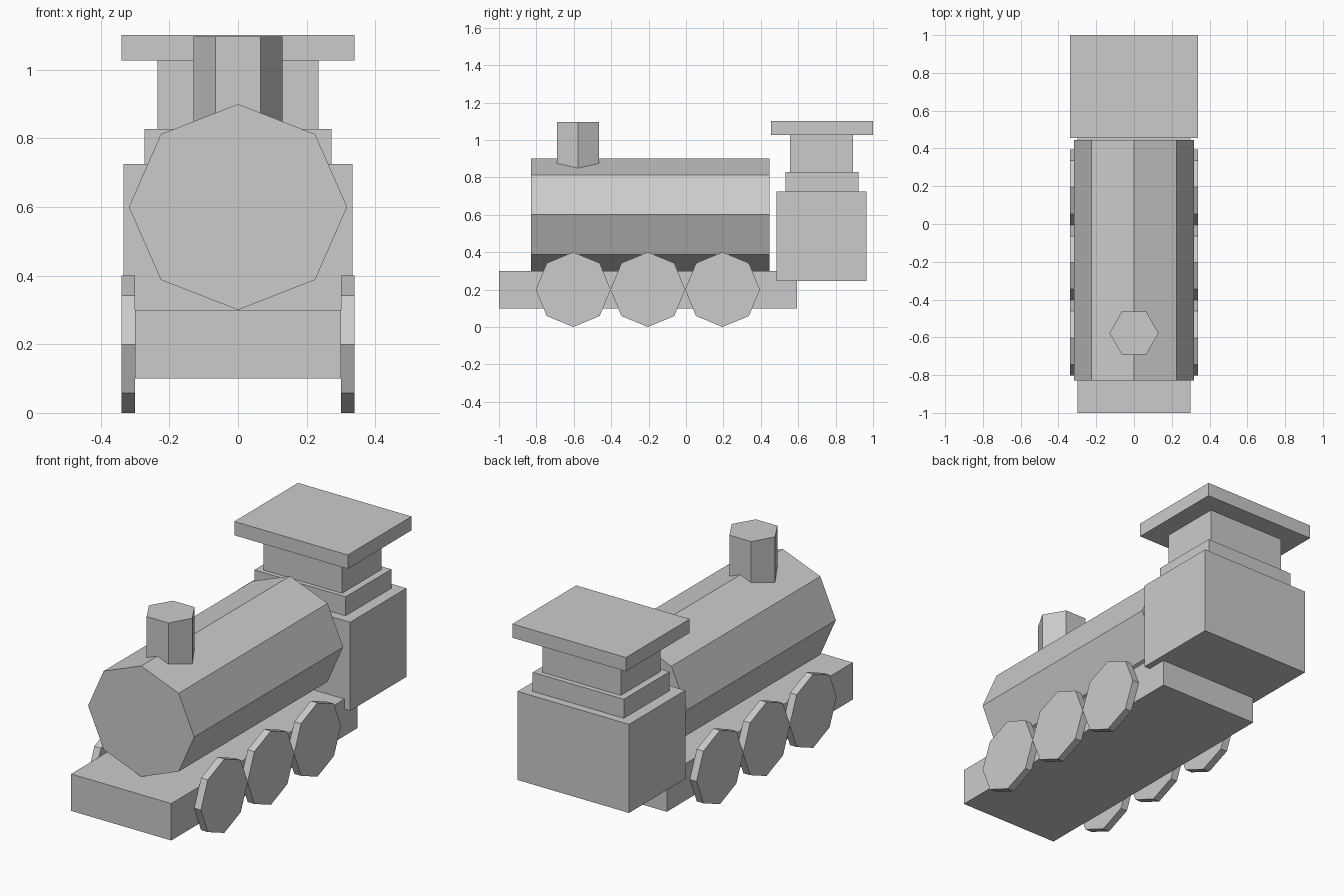
import bpy, bmesh
from math import radians
from mathutils import Matrix, Vector

if "Cube" in bpy.data.objects:
    bpy.data.objects.remove(bpy.data.objects["Cube"])


def make_object(name, bm):
    bmesh.ops.recalc_face_normals(bm, faces=bm.faces)
    mesh = bpy.data.meshes.new(name)
    bm.to_mesh(mesh)
    bm.free()
    obj = bpy.data.objects.new(name, mesh)
    bpy.context.collection.objects.link(obj)
    return obj


def box(name, half_width, y, z):
    """Box centred on x = 0 spanning the given y and z ranges."""
    bm = bmesh.new()
    bmesh.ops.create_cube(bm, size=1)
    bmesh.ops.scale(bm, verts=bm.verts, vec=(2 * half_width, y[1] - y[0], z[1] - z[0]))
    bmesh.ops.translate(bm, verts=bm.verts, vec=(0, sum(y) / 2, sum(z) / 2))
    return make_object(name, bm)


def prism(name, sides, radius, depth, centre, axis, scale=(1, 1, 1)):
    """Low-poly cylinder along an axis, with one corner at its widest points."""
    bm = bmesh.new()
    bmesh.ops.create_cone(bm, cap_ends=True, segments=sides,
                          radius1=radius, radius2=radius, depth=depth)
    # put a corner on the local +x axis whatever the start angle
    v = bm.verts[:][0].co
    turn = Matrix.Rotation(-Vector((1, 0)).angle_signed(Vector((v.x, v.y))) * -1, 4, 'Z')
    bmesh.ops.transform(bm, matrix=turn, verts=bm.verts)
    tilt = {'X': Matrix.Rotation(radians(90), 4, 'Y'),
            'Y': Matrix.Rotation(radians(90), 4, 'X'),
            'Z': Matrix.Identity(4)}[axis]
    bmesh.ops.transform(bm, matrix=tilt, verts=bm.verts)
    bmesh.ops.scale(bm, verts=bm.verts, vec=scale)
    bmesh.ops.translate(bm, verts=bm.verts, vec=centre)
    return make_object(name, bm)


# Chassis
box("chassis", 0.30, (-1.0, 0.593), (0.10, 0.30))

# Boiler, slightly wider than tall, and chimney sunk into it
prism("boiler", 8, 0.30, 1.275, (0, -0.1915, 0.60), 'Y', (1.06, 1, 1))
prism("chimney", 6, 0.13, 0.35, (0, -0.577, 0.922), 'Z')

# Stepped cab and overhanging roof
box("cab_body", 0.334, (0.483, 0.965), (0.245, 0.725))
box("cab_step", 0.273, (0.531, 0.922), (0.725, 0.828))
box("cab_upper", 0.235, (0.555, 0.894), (0.828, 1.027))
box("cab_roof", 0.34, (0.454, 1.0), (1.027, 1.102))

# Three wheels on each side
for i, y in enumerate((-0.603, -0.204, 0.195)):
    for side, s in (("left", -1), ("right", 1)):
        prism(f"wheel_{side}_{i + 1}", 8, 0.20, 0.04, (s * 0.32, y, 0.20), 'X')
